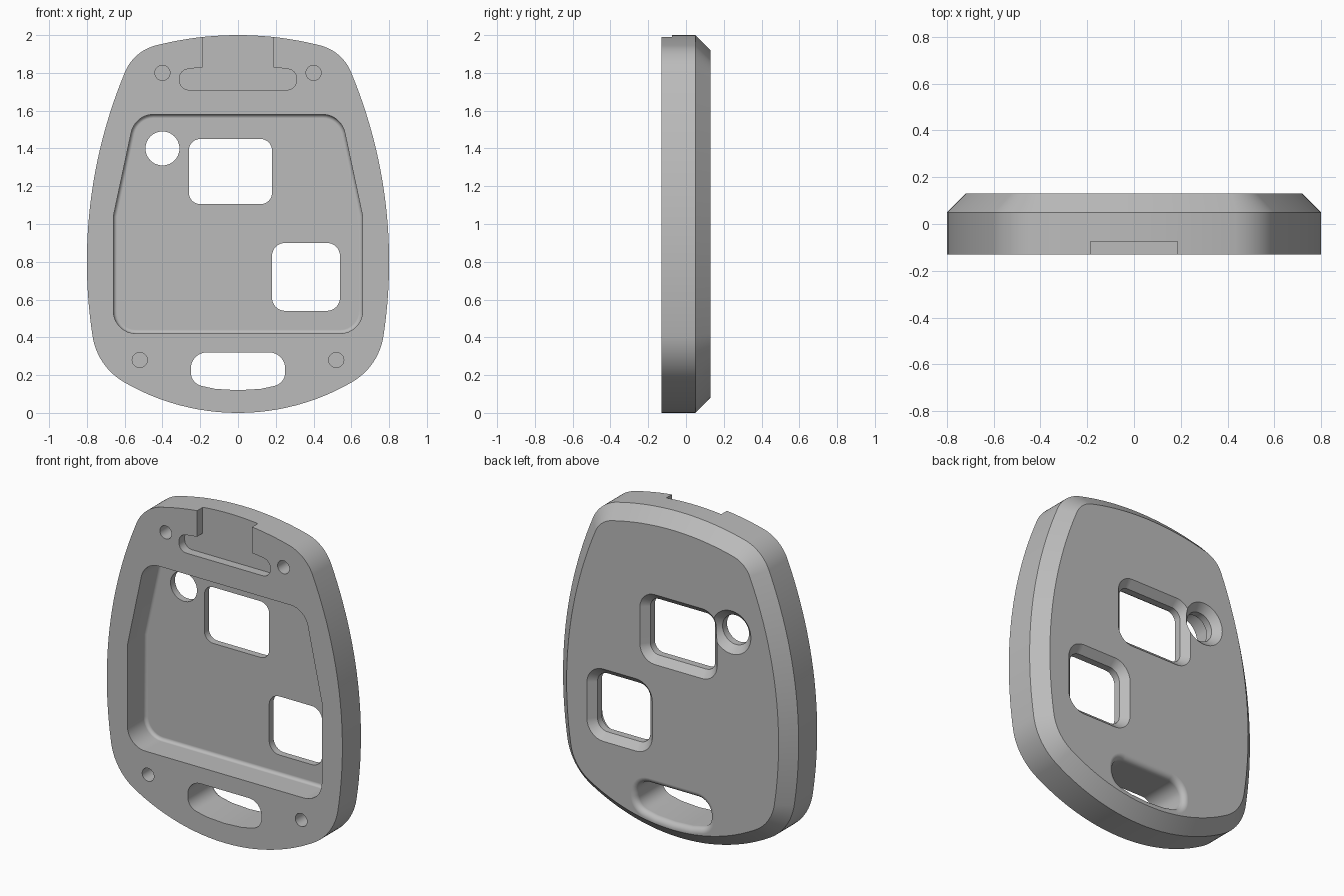
import bpy, bmesh, math
from mathutils import Vector

cube = bpy.data.objects.get("Cube")
if cube:
    bpy.data.objects.remove(cube)

FRONT, CHAMFER, BACK = -0.13, 0.05, 0.13
FLOOR = 0.045      # inner face of the thin back wall

grey = bpy.data.materials.new("plain grey")
grey.use_nodes = True
grey.diffuse_color = (0.5, 0.5, 0.5, 1)
grey.node_tree.nodes["Principled BSDF"].inputs["Base Color"].default_value = (0.5, 0.5, 0.5, 1)


def arc(c, r, a, b, n):
    return [c + r * Vector((math.cos(a + (b - a) * i / n), math.sin(a + (b - a) * i / n)))
            for i in range(n + 1)]


def angle(v):
    return math.atan2(v.y, v.x)


def corner_centre(c1, r1, c2, r2):
    """Right-hand crossing of two circles: centre of a tangent corner."""
    d = c2 - c1
    a = (r1 * r1 - r2 * r2 + d.length_squared) / (2 * d.length)
    h = math.sqrt(r1 * r1 - a * a)
    u = d.normalized()
    side = Vector((-u.y, u.x)) * h
    return max(c1 + u * a + side, c1 + u * a - side, key=lambda p: p.x)


def body_outline(inset):
    """Bowed sides, top and bottom joined by tangent corner arcs."""
    bottom, side, top = Vector((0, 1.2)), Vector((-1.8, 0.8)), Vector((0, 0.24))
    rb, rs, rt, lo, hi = 1.2, 2.6, 1.76, 0.34, 0.24
    cl = corner_centre(bottom, rb - lo, side, rs - lo)
    ch = corner_centre(top, rt - hi, side, rs - hi)
    a1, a2 = angle(cl - bottom), angle(cl - side)
    a3, a4 = angle(ch - side), angle(ch - top)
    half = arc(bottom, rb - inset, -math.pi / 2, a1, 12)
    half += arc(cl, lo - inset, a1, a2, 12)[1:]
    half += arc(side, rs - inset, a2, a3, 24)[1:]
    half += arc(ch, hi - inset, a3, a4, 12)[1:]
    half += arc(top, rt - inset, a4, math.pi / 2, 10)[1:]
    return half + [Vector((-p.x, p.y)) for p in half[-2:0:-1]]


def rounded(corners, n=8):
    """Anticlockwise polygon from (x, z, radius) corners."""
    out = []
    for i, (x, z, r) in enumerate(corners):
        p = Vector((x, z))
        if r == 0:
            out.append(p)
            continue
        u = (Vector(corners[i - 1][:2]) - p).normalized()
        v = (Vector(corners[(i + 1) % len(corners)][:2]) - p).normalized()
        half = u.angle(v) / 2
        c = p + (u + v).normalized() * r / math.sin(half)
        a = angle(p + u * r / math.tan(half) - c)
        out += arc(c, r, a, a + math.pi - 2 * half, n)
    return out


def mirrored(right):
    return rounded(right + [(-x, z, r) for x, z, r in reversed(right) if x])


def box(x0, x1, z0, z1, r):
    return rounded([(x0, z0, r), (x1, z0, r), (x1, z1, r), (x0, z1, r)])


def circle(x, z, r):
    return arc(Vector((x, z)), r, 0, 2 * math.pi, 40)[:-1]


def grow(ring, d):
    out = []
    for i, p in enumerate(ring):
        u = (p - ring[i - 1]).normalized()
        v = (ring[(i + 1) % len(ring)] - p).normalized()
        n = Vector((u.y + v.y, -u.x - v.x)).normalized()
        out.append(p + n * d / max(n.dot(Vector((u.y, -u.x))), 0.3))
    return out


def loft(name, layers):
    """Closed solid through (y, outline) layers of equal point count."""
    bm = bmesh.new()
    rings = [[bm.verts.new((p.x, y, p.y)) for p in ring] for y, ring in layers]
    bm.faces.new(rings[0])
    bm.faces.new(rings[-1])
    for a, b in zip(rings, rings[1:]):
        for i in range(len(a)):
            bm.faces.new((a[i - 1], a[i], b[i], b[i - 1]))
    bmesh.ops.recalc_face_normals(bm, faces=bm.faces)
    mesh = bpy.data.meshes.new(name)
    bm.to_mesh(mesh)
    bm.free()
    mesh.materials.append(grey)
    ob = bpy.data.objects.new(name, mesh)
    bpy.context.collection.objects.link(ob)
    return ob


# Cover plate with a chamfered back
cover = loft("cover_plate", [(FRONT, body_outline(0)), (CHAMFER, body_outline(0)),
                             (BACK, body_outline(0.08))])
cutters = []

# Main pocket with a small fillet at its floor
pocket = mirrored([(0.66, 0.42, 0.12), (0.66, 1.04, 0), (0.545, 1.58, 0.12)])
f = 0.02
layers = [(FRONT - 0.1, pocket)]
for i in range(6):
    t = math.pi / 2 * i / 5
    layers.append((FLOOR - f + f * math.sin(t), grow(pocket, -f * (1 - math.cos(t)))))
cutters.append(loft("pocket_cutter", layers))

# Windows and round hole, countersunk from the back
c = 0.042
for name, ring in (("upper_window", box(-0.26, 0.18, 1.105, 1.45, 0.06)),
                   ("lower_window", box(0.18, 0.54, 0.54, 0.90, 0.07)),
                   ("round_hole", circle(-0.4, 1.4, 0.09))):
    cutters.append(loft(name + "_cutter", [(0, ring), (BACK - c, ring),
                                           (BACK, grow(ring, c)), (BACK + 0.1, grow(ring, c))]))

# Strap slot with a rolled back edge
slot = mirrored([(0, 0.12, 0), (0.12, 0.127, 0), (0.25, 0.155, 0.075), (0.25, 0.32, 0.085)])
f = 0.035
layers = [(FRONT - 0.1, slot)]
for i in range(7):
    t = math.pi / 2 * i / 6
    layers.append((BACK - f + f * math.sin(t), grow(slot, f * (1 - math.cos(t)))))
layers.append((BACK + 0.1, layers[-1][1]))
cutters.append(loft("strap_slot_cutter", layers))

# Shallow T-shaped recess open at the top edge
recess = mirrored([(0.31, 1.71, 0.05), (0.31, 1.815, 0.05), (0.187, 1.83, 0), (0.187, 2.1, 0)])
cutters.append(loft("top_recess_cutter", [(FRONT - 0.1, recess), (-0.075, recess)]))

# Blind screw holes
for side in (-1, 1):
    for x, z in ((0.4, 1.8), (0.52, 0.28)):
        ring = circle(side * x, z, 0.04)
        cutters.append(loft("screw_hole_cutter", [(FRONT - 0.1, ring), (0.02, ring)]))

# Cut everything out, then shade
bpy.ops.object.select_all(action='DESELECT')
bpy.context.view_layer.objects.active = cover
cover.select_set(True)
for cutter in cutters:
    mod = cover.modifiers.new("cut", 'BOOLEAN')
    mod.operation, mod.solver, mod.object = 'DIFFERENCE', 'EXACT', cutter
    bpy.ops.object.modifier_apply(modifier=mod.name)
    bpy.data.objects.remove(cutter)
bpy.ops.object.shade_smooth_by_angle(angle=math.radians(25))
weighted = cover.modifiers.new("clean_shading", 'WEIGHTED_NORMAL')
weighted.keep_sharp = True
